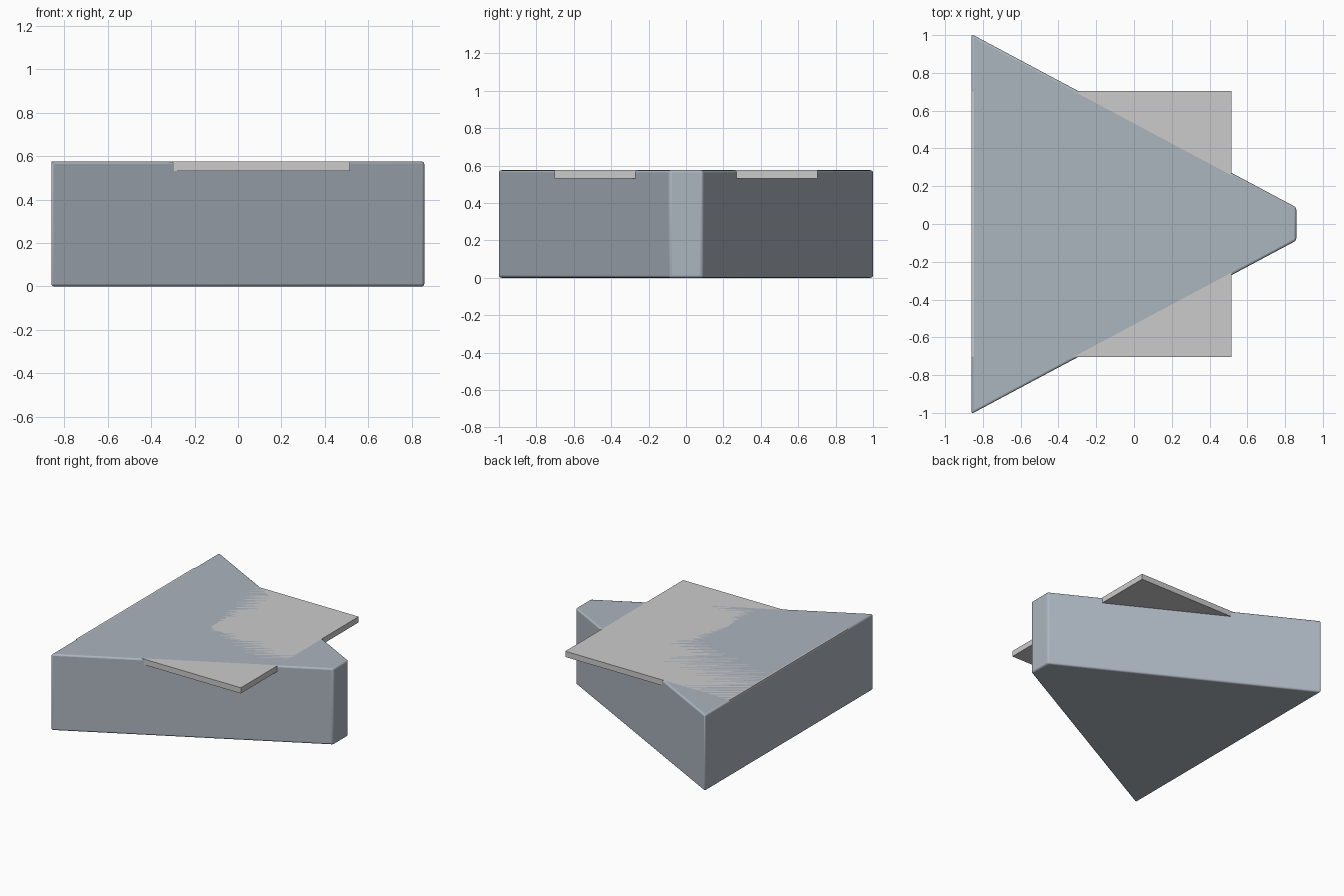
import bpy, bmesh

if "Cube" in bpy.data.objects:
    bpy.data.objects.remove(bpy.data.objects["Cube"])

TOP = 0.575


def prism(name, outline, z0, z1, color):
    """Extrude a counter-clockwise outline from z0 to z1."""
    bm = bmesh.new()
    face = bm.faces.new([bm.verts.new((x, y, z0)) for x, y in outline])
    ext = bmesh.ops.extrude_face_region(bm, geom=[face], use_keep_orig=True)
    verts = [g for g in ext["geom"] if isinstance(g, bmesh.types.BMVert)]
    for v in verts:
        v.co.z = z1
    bmesh.ops.recalc_face_normals(bm, faces=bm.faces[:])
    mesh = bpy.data.meshes.new(name)
    bm.to_mesh(mesh)
    bm.free()
    mat = bpy.data.materials.new(name + "_paint")
    mat.diffuse_color = (*color, 1.0)
    mat.use_nodes = True
    mat.node_tree.nodes["Principled BSDF"].inputs["Base Color"].default_value = mat.diffuse_color
    mesh.materials.append(mat)
    obj = bpy.data.objects.new(name, mesh)
    bpy.context.collection.objects.link(obj)
    return obj


# Tapered wedge body with softly rounded edges, blue-grey
body = prism("wedge_body",
             [(-0.86, -1.005), (0.859, -0.088), (0.859, 0.088), (-0.86, 1.005)],
             0.0, TOP, (0.41, 0.46, 0.52))
bevel = body.modifiers.new("soft_edges", "BEVEL")
bevel.width = 0.012
bevel.segments = 3
bevel.limit_method = "ANGLE"
bevel.angle_limit = 0.35
bpy.context.view_layer.objects.active = body
body.select_set(True)
bpy.ops.object.shade_smooth_by_angle()

# Thin rectangular plate set flush with the top, warm grey
prism("top_plate",
      [(-0.86, -0.703), (0.516, -0.703), (0.516, 0.703), (-0.86, 0.703)],
      0.532, TOP, (0.56, 0.55, 0.545))
